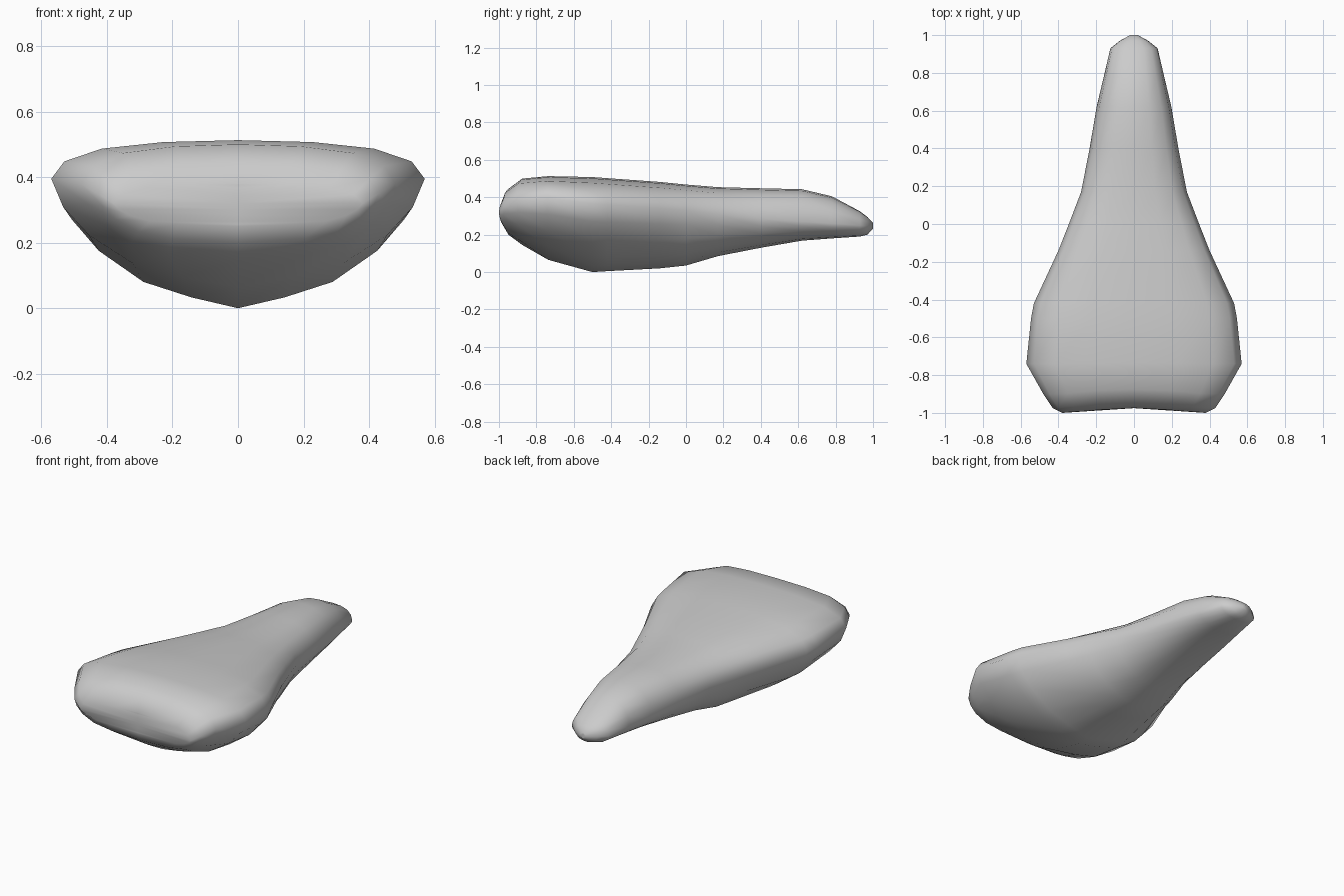
import bpy, bmesh

if "Cube" in bpy.data.objects:
    bpy.data.objects.remove(bpy.data.objects["Cube"])

# Saddle stations: y, half width, top z, widest z, bottom z, squareness below
STATIONS = [
    (-1.00, 0.38, 0.38, 0.32, 0.25, 0.45),
    (-0.975, 0.43, 0.445, 0.35, 0.20, 0.45),
    (-0.90, 0.48, 0.50, 0.38, 0.145, 0.40),
    (-0.74, 0.57, 0.513, 0.395, 0.065, 0.1),
    (-0.50, 0.545, 0.508, 0.365, 0.0, 0.0),
    (-0.42, 0.53, 0.502, 0.36, 0.005, 0.0),
    (-0.14, 0.40, 0.482, 0.34, 0.02, 0.1),
    (0.00, 0.345, 0.468, 0.33, 0.035, 0.2),
    (0.17, 0.28, 0.454, 0.31, 0.085, 0.3),
    (0.40, 0.235, 0.448, 0.285, 0.13, 0.3),
    (0.62, 0.198, 0.443, 0.27, 0.168, 0.3),
    (0.78, 0.16, 0.405, 0.26, 0.18, 0.3),
    (0.93, 0.125, 0.325, 0.25, 0.19, 0.3),
    (0.97, 0.075, 0.295, 0.248, 0.20, 0.3),
    (1.00, 0.02, 0.262, 0.245, 0.232, 0.3),
]
# Half cross-section, top centre to bottom centre: width and height fractions
SECTION = [(0, 1), (0.40, 0.95), (0.73, 0.78), (0.93, 0.45), (1, 0),
           (0.93, -0.26), (0.78, -0.52), (0.53, -0.78), (0.26, -0.91), (0, -1)]


def ring(bm, y, w, top, mid, bottom, square):
    """One closed cross-section, dished at the rear edge."""
    rear = min(1.0, max(0.0, (-0.7 - y) / 0.2))
    half = []
    for a, h in SECTION:
        if h > 0:
            half.append((w * a, mid + h * (top - mid)))
        else:
            half.append((w * a ** (1 - square), mid + h * (mid - bottom)))
    points = half + [(-x, z) for x, z in half[-2:0:-1]]
    return [bm.verts.new((x, y + rear * 0.025 * (1 - min(1, abs(x) / 0.38) ** 2), z))
            for x, z in points]


def cap(bm, r):
    """Close a ring with strips running from each side to the middle."""
    n = len(r)
    h = n // 2
    mids = {i: bm.verts.new((0, r[0].co.y, r[i].co.z)) for i in range(1, h)}
    mids[0], mids[h] = r[0], r[h]
    for i in range(h):
        for a, b in ((r[i], r[i + 1]), (r[-i], r[n - i - 1])):
            strip = []
            for v in (a, b, mids[i + 1], mids[i]):
                if v not in strip:
                    strip.append(v)
            bm.faces.new(strip)


# Loft the saddle from the rear to the nose
bm = bmesh.new()
rings = [ring(bm, *s) for s in STATIONS]
for a, b in zip(rings, rings[1:]):
    for i in range(len(a)):
        j = (i + 1) % len(a)
        bm.faces.new((a[i], a[j], b[j], b[i]))
cap(bm, rings[0])
cap(bm, rings[-1])
bmesh.ops.recalc_face_normals(bm, faces=bm.faces)
for f in bm.faces:
    f.smooth = True

mesh = bpy.data.meshes.new("saddle")
bm.to_mesh(mesh)
bm.free()
saddle = bpy.data.objects.new("saddle", mesh)
bpy.context.collection.objects.link(saddle)
